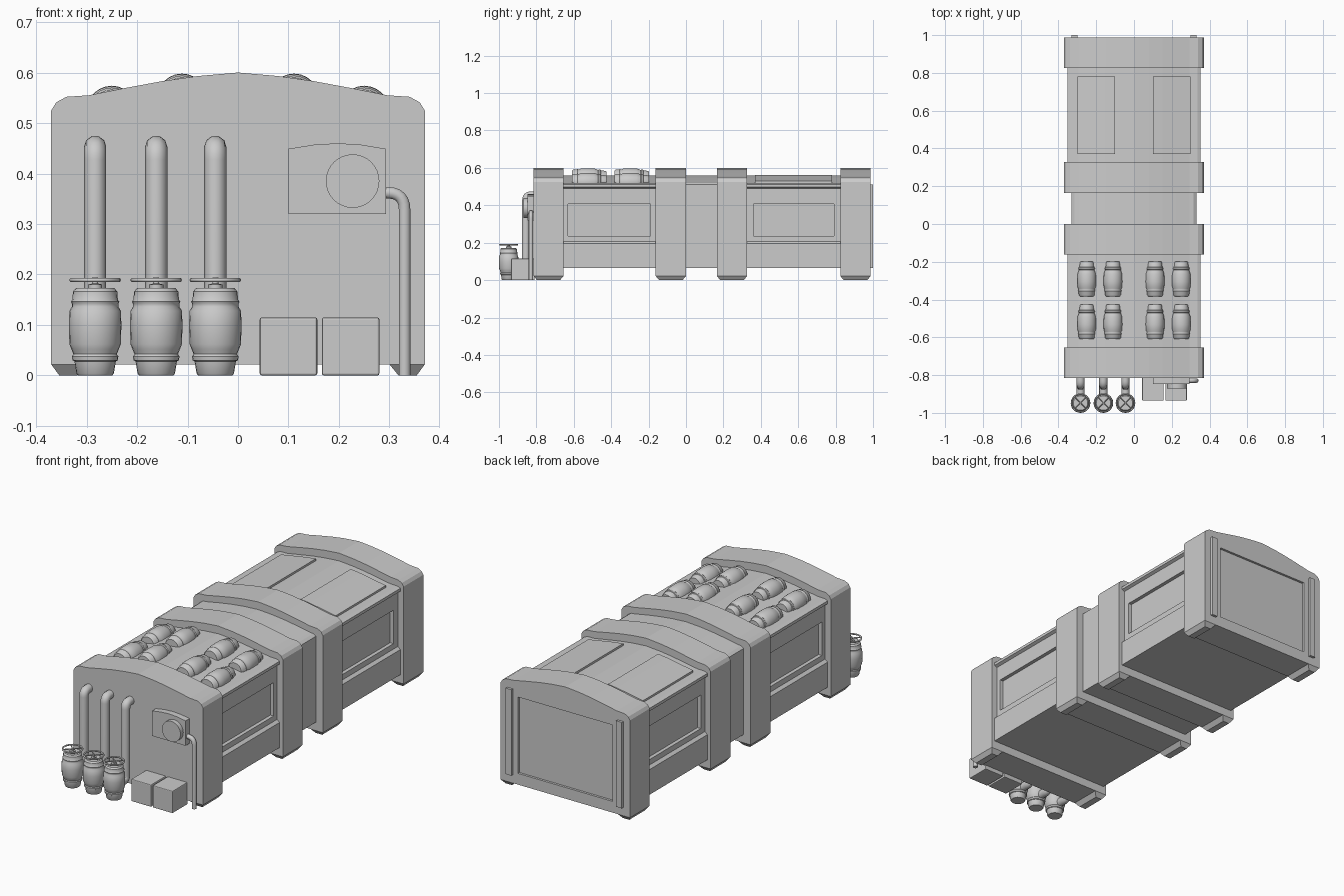
import bpy, bmesh
from math import cos, sin, pi, radians
from mathutils import Vector

if "Cube" in bpy.data.objects:
    bpy.data.objects.remove(bpy.data.objects["Cube"])


def finish(name, bm, smooth=False):
    bmesh.ops.recalc_face_normals(bm, faces=bm.faces)
    me = bpy.data.meshes.new(name)
    bm.to_mesh(me)
    bm.free()
    ob = bpy.data.objects.new(name, me)
    bpy.context.collection.objects.link(ob)
    if smooth:
        select(ob)
        bpy.ops.object.shade_smooth_by_angle(angle=radians(35))
    return ob


def select(ob):
    bpy.ops.object.select_all(action='DESELECT')
    bpy.context.view_layer.objects.active = ob
    ob.select_set(True)


def prism(name, pts, y0, y1):
    """Extrude an (x, z) outline along y."""
    bm = bmesh.new()
    f = bm.faces.new([bm.verts.new((x, y0, z)) for x, z in pts])
    ext = bmesh.ops.extrude_face_region(bm, geom=[f])['geom']
    bmesh.ops.translate(bm, vec=(0, y1 - y0, 0),
                        verts=[v for v in ext if isinstance(v, bmesh.types.BMVert)])
    return finish(name, bm)


def mirrored(half):
    return half + [(-x, z) for x, z in reversed(half) if x > 0]


def box(name, x0, x1, y0, y1, z0, z1, bevel=0):
    ob = prism(name, [(x0, z0), (x1, z0), (x1, z1), (x0, z1)], y0, y1)
    if bevel:
        m = ob.modifiers.new("bevel", 'BEVEL')
        m.width, m.segments = bevel, 2
    return ob


def cut(ob, cutter):
    m = ob.modifiers.new("recess", 'BOOLEAN')
    m.operation, m.object, m.solver = 'DIFFERENCE', cutter, 'EXACT'
    select(ob)
    bpy.ops.object.modifier_apply(modifier=m.name)
    bpy.data.objects.remove(cutter)


def lathe(name, profile, segs=24):
    bm = bmesh.new()
    rings = [[bm.verts.new((r * cos(2 * pi * i / segs), r * sin(2 * pi * i / segs), z))
              for i in range(segs)] for r, z in profile]
    for a, b in zip(rings, rings[1:]):
        for i in range(segs):
            j = (i + 1) % segs
            bm.faces.new((a[i], a[j], b[j], b[i]))
    bm.faces.new(rings[0])
    bm.faces.new(rings[-1])
    return finish(name, bm, True)


def pipe(name, pts, radius, fillet=0.0, cyclic=False):
    """Tube along a path with rounded corners."""
    pts = [Vector(p) for p in pts]
    path = [pts[0]]
    for a, b, c in zip(pts, pts[1:], pts[2:]):
        p, q = b + (a - b).normalized() * fillet, b + (c - b).normalized() * fillet
        for i in range(7) if fillet else [0]:
            t = i / 6
            path.append(p * (1 - t) ** 2 + b * 2 * t * (1 - t) + q * t * t)
    path.append(pts[-1])
    cu = bpy.data.curves.new(name, 'CURVE')
    cu.dimensions, cu.bevel_depth, cu.bevel_resolution, cu.use_fill_caps = '3D', radius, 3, True
    sp = cu.splines.new('POLY')
    sp.points.add(len(path) - 1)
    for p, co in zip(sp.points, path):
        p.co = (*co, 1)
    sp.use_cyclic_u = cyclic
    ob = bpy.data.objects.new(name, cu)
    bpy.context.collection.objects.link(ob)
    select(ob)
    bpy.ops.object.convert(target='MESH')
    bpy.ops.object.shade_smooth_by_angle(angle=radians(40))


# Four thick frames with chamfered feet
frame_half = [(.37, .022), (.37, .525), (.36, .541), (.34, .552), (.295, .555),
              (.22, .57), (.15, .583), (.08, .593), (0, .60)]
frames = []
for y0, y1 in ((-.815, -.655), (-.162, 0), (.165, .327), (.825, .987)):
    frames.append(prism("frame", mirrored(frame_half), y0, y1))
    for s in (-1, 1):
        bm = bmesh.new()
        top = [(.30, y0), (.37, y0), (.37, y1), (.30, y1)]
        low = [(.318, y0 + .018), (.354, y0 + .018), (.354, y1 - .018), (.318, y1 - .018)]
        t = [bm.verts.new((s * x, y, .022)) for x, y in top]
        b = [bm.verts.new((s * x, y, 0)) for x, y in low]
        bm.faces.new(t)
        bm.faces.new(b)
        for i in range(4):
            bm.faces.new((t[i], t[(i + 1) % 4], b[(i + 1) % 4], b[i]))
        finish("frame_foot", bm)

# Body sections between the frames, with recessed side panels
body_half = [(.352, .065), (.352, .195), (.337, .207), (.337, .49), (.352, .497), (.352, .512),
             (.335, .519), (.295, .52), (.22, .533), (.15, .545), (.08, .554), (0, .56)]
for y0, y1, p0, p1 in ((-.66, -.16, -.63, -.19), (.32, .83, .36, .79)):
    body = prism("body", mirrored(body_half), y0, y1)
    for s in (-1, 1):
        x0, x1 = sorted((s * .318, s * .4))
        cut(body, box("panel_cutter", x0, x1, p0, p1, .235, .408))
mid_half = [(.33, .065), (.33, .51), (.315, .52), (.295, .522), (.22, .536),
            (.15, .547), (.08, .555), (0, .56)]
prism("middle_body", mirrored(mid_half), -.01, .17)

# Raised roof slabs on the rear section
for s in (-1, 1):
    prism("roof_slab", [(s * x, z) for x, z in
          ((.30, .51), (.30, .53), (.22, .544), (.15, .556), (.10, .562), (.10, .54))], .37, .78)

# Rear door recess and side strips
cut(frames[3], box("door_cutter", -.27, .27, .975, 1.1, .08, .475))
for s in (-1, 1):
    x0, x1 = sorted((s * .30, s * .332))
    box("rear_strip", x0, x1, .98, 1.0, .065, .51)

# Canisters lying on the front roof
keg = [(.034, 0), (.037, .004), (.041, .028), (.045, .03), (.046, .038), (.043, .042),
       (.047, .052), (.051, .062), (.052, .10), (.051, .128), (.046, .136), (.046, .142),
       (.048, .146), (.045, .15), (.044, .166), (.038, .173)]
for x, z in ((.111, .548), (.25, .524)):
    for s in (-1, 1):
        for y in (-.198, -.425):
            ob = lathe("roof_canister", [(r * .96, h * 1.07) for r, h in keg])
            ob.rotation_euler = (radians(90), 0, 0)
            ob.location = (s * x, y, z)

# Front tanks with valve wheels and riser pipes
ty = -.948
for x in (-.283, -.162, -.045):
    lathe("tank", keg).location = (x, ty, 0)
    lathe("valve_stem", [(.014, .17), (.014, .18), (.006, .182), (.006, .194)], 12).location = (x, ty, 0)
    pipe("valve_wheel", [(x + .047 * cos(2 * pi * i / 24), ty + .047 * sin(2 * pi * i / 24), .189)
                         for i in range(24)], .004, 0, True)
    for a in (pi / 4, 3 * pi / 4):
        dx, dy = .047 * cos(a), .047 * sin(a)
        pipe("valve_spoke", [(x - dx, ty - dy, .189), (x + dx, ty + dy, .189)], .003)
    pipe("riser_pipe", [(x, -.81, .453), (x, -.855, .453), (x, -.855, .06), (x, ty + .03, .06)],
         .022, .026)

# Front boxes
for x0 in (.043, .166):
    box("equipment_box", x0, x0 + .114, -.935, -.81, 0, .115, .004)

# Meter plate, gauge and drain pipe
prism("meter_plate", [(.10, .32), (.293, .32), (.293, .449), (.245, .457), (.197, .46),
                      (.15, .457), (.10, .449)], -.847, -.81)
gauge = lathe("gauge", [(.053, 0), (.053, .035)], 32)
gauge.rotation_euler = (radians(90), 0, 0)
gauge.location = (.227, -.835, .385)
pipe("drain_pipe", [(.28, -.829, .362), (.33, -.829, .362), (.33, -.829, 0)], .012, .034)
